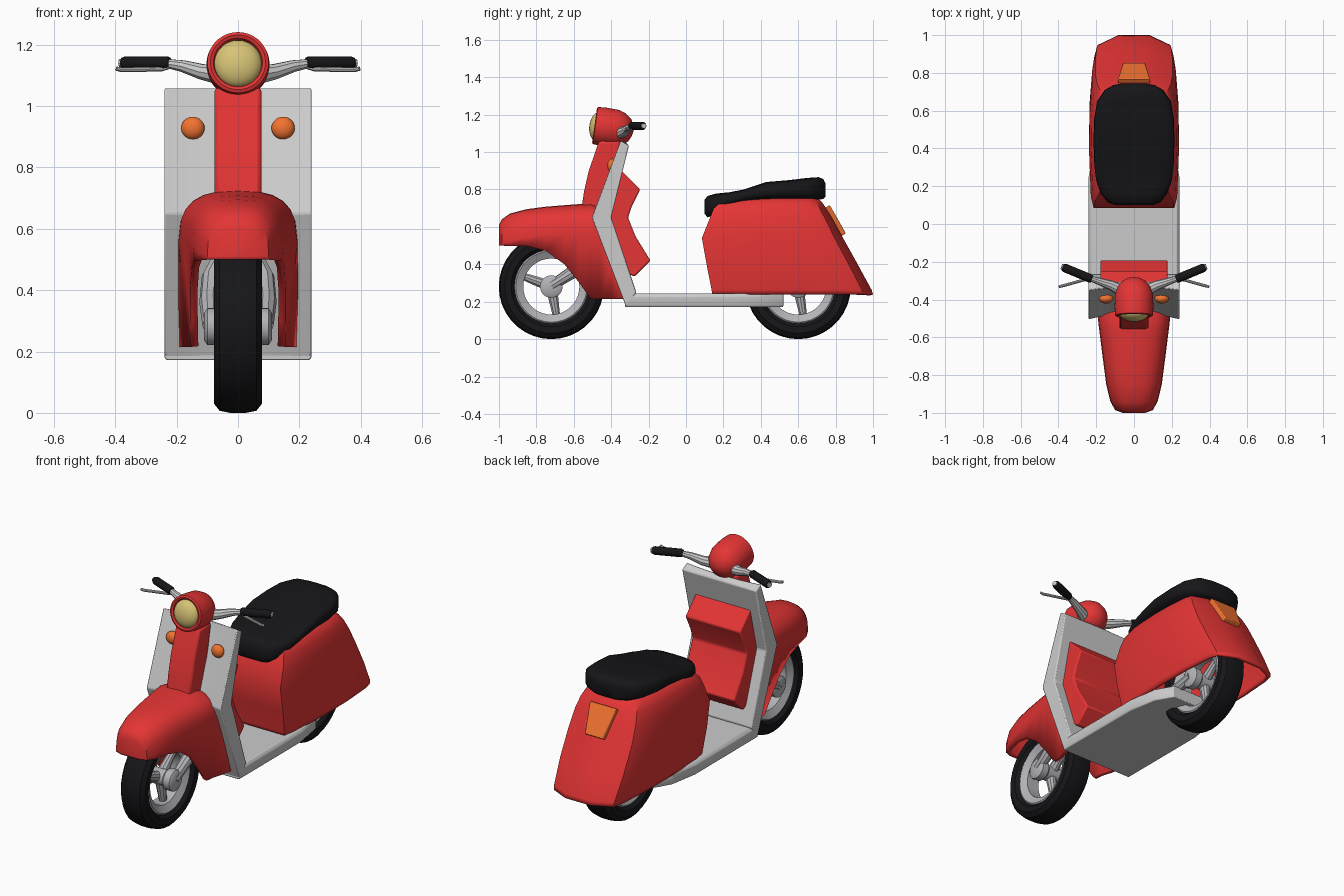
import bpy, bmesh
from math import sin, cos, pi, radians
from mathutils import Matrix, Vector

if "Cube" in bpy.data.objects:
    bpy.data.objects.remove(bpy.data.objects["Cube"])


def material(name, rgb):
    m = bpy.data.materials.new(name)
    m.diffuse_color = (*rgb, 1)
    m.use_nodes = True
    m.node_tree.nodes["Principled BSDF"].inputs["Base Color"].default_value = m.diffuse_color
    return m


RED = material("red_paint", (0.78, 0.035, 0.035))
WHITE = material("white_paint", (0.83, 0.83, 0.84))
BLACK = material("black_rubber", (0.008, 0.008, 0.01))
ORANGE = material("orange_lens", (0.9, 0.17, 0.03))
YELLOW = material("yellow_glass", (0.68, 0.55, 0.18))
METAL = material("grey_metal", (0.45, 0.45, 0.48))


def finish(ob, mat, bevel=0, shell=0, angle=35):
    ob.data.materials.append(mat)
    bpy.ops.object.select_all(action='DESELECT')
    ob.select_set(True)
    bpy.context.view_layer.objects.active = ob
    bpy.ops.object.shade_smooth_by_angle(angle=radians(angle))
    if shell:
        m = ob.modifiers.new("shell", 'SOLIDIFY')
        m.thickness, m.offset = shell, -1
    if bevel:
        m = ob.modifiers.new("bevel", 'BEVEL')
        m.width, m.segments, m.limit_method = bevel, 2, 'ANGLE'
    return ob


def loft(name, rings, mat, cyclic=True, caps=(True, True), wrap=False, **kw):
    """Skin a list of equal-length point rings."""
    bm = bmesh.new()
    vs = [[bm.verts.new(p) for p in r] for r in rings]
    n = len(rings[0])
    for i in range(len(rings) if wrap else len(rings) - 1):
        a, b = vs[i], vs[(i + 1) % len(rings)]
        for j in range(n if cyclic else n - 1):
            k = (j + 1) % n
            bm.faces.new((a[j], a[k], b[k], b[j]))
    if not wrap:
        for c, ring in zip(caps, (vs[0], vs[-1])):
            if c:
                bm.faces.new(ring)
    bmesh.ops.recalc_face_normals(bm, faces=bm.faces)
    me = bpy.data.meshes.new(name)
    bm.to_mesh(me)
    bm.free()
    ob = bpy.data.objects.new(name, me)
    bpy.context.collection.objects.link(ob)
    return finish(ob, mat, **kw)


def lathe(name, prof, mat, centre, rot=None, n=36, **kw):
    """Turn (axial, radius) points about the local x axis."""
    m = Matrix.Translation(centre) @ (rot or Matrix())
    rings = [[m @ Vector((a, r * cos(2 * pi * i / n), r * sin(2 * pi * i / n)))
              for i in range(n)] for a, r in prof]
    return loft(name, rings, mat, **kw)


def prism(name, pts, w, mat, **kw):
    """Extrude a side (y, z) profile across x."""
    return loft(name, [[(x, y, z) for y, z in pts] for x in (-w, w)], mat, **kw)


def tube(name, pts, radii, mat):
    cu = bpy.data.curves.new(name, 'CURVE')
    cu.dimensions, cu.bevel_depth, cu.bevel_resolution = '3D', 1, 3
    cu.use_fill_caps = True
    sp = cu.splines.new('POLY')
    sp.points.add(len(pts) - 1)
    for q, p, r in zip(sp.points, pts, radii):
        q.co, q.radius = (*p, 1), r
    ob = bpy.data.objects.new(name, cu)
    bpy.context.collection.objects.link(ob)
    bpy.ops.object.select_all(action='DESELECT')
    ob.select_set(True)
    bpy.context.view_layer.objects.active = ob
    bpy.ops.object.convert(target='MESH')
    return finish(bpy.context.object, mat)


def ball(name, loc, scale, mat):
    bpy.ops.mesh.primitive_uv_sphere_add(segments=28, ring_count=14, location=loc)
    ob = bpy.context.object
    ob.name, ob.scale = name, scale
    return finish(ob, mat)


def spow(v, p):
    return abs(v) ** p * (1 if v >= 0 else -1)


# Wheels: tyre, rim, hub, spokes
for end, y in (("front", -0.72), ("rear", 0.60)):
    c = (0, y, 0.281)
    lathe(end + "_tyre", [(-.055, .195), (-.076, .215), (-.079, .25), (-.06, .274), (-.025, .281),
                          (.025, .281), (.06, .274), (.079, .25), (.076, .215), (.055, .195)],
          BLACK, c, wrap=True)
    lathe(end + "_rim", [(-.055, .2), (-.062, .19), (-.04, .15), (.04, .15), (.062, .19), (.055, .2)],
          METAL, c, wrap=True)
    lathe(end + "_hub", [(-.11, .045), (-.1, .06), (-.06, .06), (-.045, .045),
                         (.045, .045), (.06, .06), (.1, .06), (.11, .045)], METAL, c)
    for i in range(3):
        a = radians(40 + 120 * i)
        tube(f"{end}_spoke_{i}", [(0, y + r * cos(a), .281 + r * sin(a)) for r in (.03, .165)],
             (.03, .02), METAL)

# Fork legs and rear swing arms
for side, s in (("left", -1), ("right", 1)):
    tube(side + "_fork_leg", [(s * .088, -.72, .285), (s * .092, -.6, .36), (s * .085, -.5, .44),
                              (s * .03, -.45, .55)], (.028, .034, .034, .03), METAL)
    tube(side + "_swing_arm", [(s * .09, .6, .285), (s * .1, .4, .24)], (.03, .03), METAL)

# Front fender: arched shell following the wheel
fender = [(-1.0, .06, .61, .5), (-.985, .1, .64, .5), (-.94, .125, .672, .497), (-.85, .147, .695, .497),
          (-.75, .16, .708, .472), (-.65, .173, .716, .4), (-.57, .183, .722, .3), (-.51, .19, .725, .215),
          (-.46, .194, .71, .215), (-.40, .196, .55, .215), (-.31, .196, .29, .215)]
rings = []
for y, w, zt, zb in fender:
    zs = max(zb + .01, zt - .15)
    drop = .1 * (zs - zb)
    arch = [(w * spow(cos(pi * i / 12), .75), y, zs + (zt - zs) * sin(pi * i / 12) ** .75) for i in range(13)]
    rings.append([(w - drop, y, zb)] + arch + [(drop - w, y, zb)])
loft("front_fender", rings, RED, cyclic=False, caps=(True, False), shell=.025)

# Leg shield: kinked plate, front slightly dished across its width
rings = []
for i in range(9):
    x = -.24 + .06 * i
    d = .03 * (1 - (x / .24) ** 2)
    rings.append([(x, y + d * f, z) for y, z, f in
                  ((-.35, 1.06, .6), (-.505, .65, 1), (-.32, .172, 0), (-.265, .25, 0),
                   (-.40, .65, 0), (-.305, 1.035, 0))])
loft("leg_shield", rings, WHITE, bevel=.006, angle=25)

# Floor board, tapering under the body
half = [(.24, -.325), (.24, .25), (.21, .42), (.15, .52)]
outline = half + [(-x, y) for x, y in reversed(half)]
loft("floor_board", [[(x * k, y, z) for x, y in outline]
                     for z, k in ((.172, .97), (.185, 1), (.23, 1), (.245, .95))], WHITE, bevel=.004)

# Inner panel with glove box behind the shield
prism("inner_panel", [(-.345, .90), (-.245, .80), (-.29, .71), (-.31, .65), (-.27, .55), (-.19, .42),
                      (-.275, .335), (-.34, .36), (-.44, .65)], .178, RED, bevel=.008)

# Steering column cover
prism("steering_column", [(-.56, .69), (-.545, .79), (-.52, .90), (-.485, 1.0), (-.465, 1.06),
                          (-.35, 1.06), (-.42, .69)], .077, RED, bevel=.014)

# Headlamp housing and lens
tilt = Matrix.Rotation(radians(-8), 4, 'X') @ Matrix.Rotation(radians(90), 4, 'Z')
lathe("headlamp_housing", [(-.06, .07), (-.085, .08), (-.09, .09), (-.085, .1), (-.04, .103), (.03, .1),
                           (.07, .085), (.1, .06), (.115, .03), (.12, .004)], RED, (0, -.40, 1.13), tilt)
lens = ball("headlamp_lens", (0, -.472, 1.137), (.078, .045, .078), YELLOW)
lens.rotation_euler.x = radians(-8)

# Handlebars, grips, levers, indicators
for side, s in (("left", -1), ("right", 1)):
    tube(side + "_handlebar", [(s * .05, -.36, 1.10), (s * .12, -.325, 1.112), (s * .18, -.305, 1.13),
                               (s * .24, -.285, 1.14), (s * .385, -.225, 1.14)],
         (.034, .026, .02, .014, .014), WHITE)
    tube(side + "_grip", [(s * .222, -.292, 1.14), (s * .232, -.288, 1.14), (s * .365, -.233, 1.14),
                          (s * .378, -.228, 1.14)], (.018, .023, .023, .018), BLACK)
    tube(side + "_lever", [(s * .22, -.295, 1.13), (s * .25, -.312, 1.12), (s * .385, -.31, 1.117),
                           (s * .398, -.325, 1.117)][:1] +
         [(s * .25, -.292, 1.12), (s * .38, -.328, 1.118), (s * .397, -.332, 1.122)],
         (.008, .008, .008, .007), WHITE)
    ball(side + "_indicator", (s * .147, -.395, .928), (.038, .026, .037), ORANGE)

# Rear body: open-bottomed shell lofted upwards
rings = []
for z, yf, yb, w in ((.238, .14, 1.0, .222), (.262, .137, .993, .227), (.40, .11, .918, .238),
                     (.54, .085, .84, .238), (.64, .125, .785, .228), (.70, .148, .75, .212),
                     (.735, .19, .725, .192), (.755, .25, .70, .15)):
    L = yb - yf
    h = [(w * .9, yf), (w * .96, yf + .08 * L), (w, yf + .4 * L), (w * .99, yf + .65 * L),
         (w * .93, yb - .13 * L), (w * .86, yb - .06 * L), (w * .37, yb)]
    rings.append([(x, y, z) for x, y in h] + [(-x, y, z) for x, y in reversed(h)])
loft("rear_body", rings, RED, caps=(False, True), shell=.018, angle=40)

# Seat: rounded cross-sections along y
seat = [(.1, .10, .67, .745), (.115, .14, .65, .765), (.16, .175, .67, .778), (.23, .2, .71, .785),
        (.31, .21, .735, .80), (.43, .214, .745, .84), (.55, .212, .745, .85), (.65, .195, .745, .862),
        (.71, .155, .745, .866), (.735, .11, .75, .855), (.745, .06, .76, .835)]
rings = []
for y, w, zb, zt in seat:
    rings.append([(w * spow(cos(2 * pi * i / 24), .5), y,
                   (zb + zt) / 2 + (zt - zb) / 2 * spow(sin(2 * pi * i / 24), .6)) for i in range(24)])
loft("seat", rings, BLACK, angle=50)

# Tail light: slanted, wider at the top
loft("tail_light", [[(x, y, z) for x, y, z in ((-a, y1, z1), (a, y1, z1), (b, y2, z2), (-b, y2, z2))]
                    for a, b, y1, z1, y2, z2 in ((.088, .06, .72, .685, .81, .54),
                                                 (.085, .058, .768, .718, .855, .565))], ORANGE, bevel=.005)
